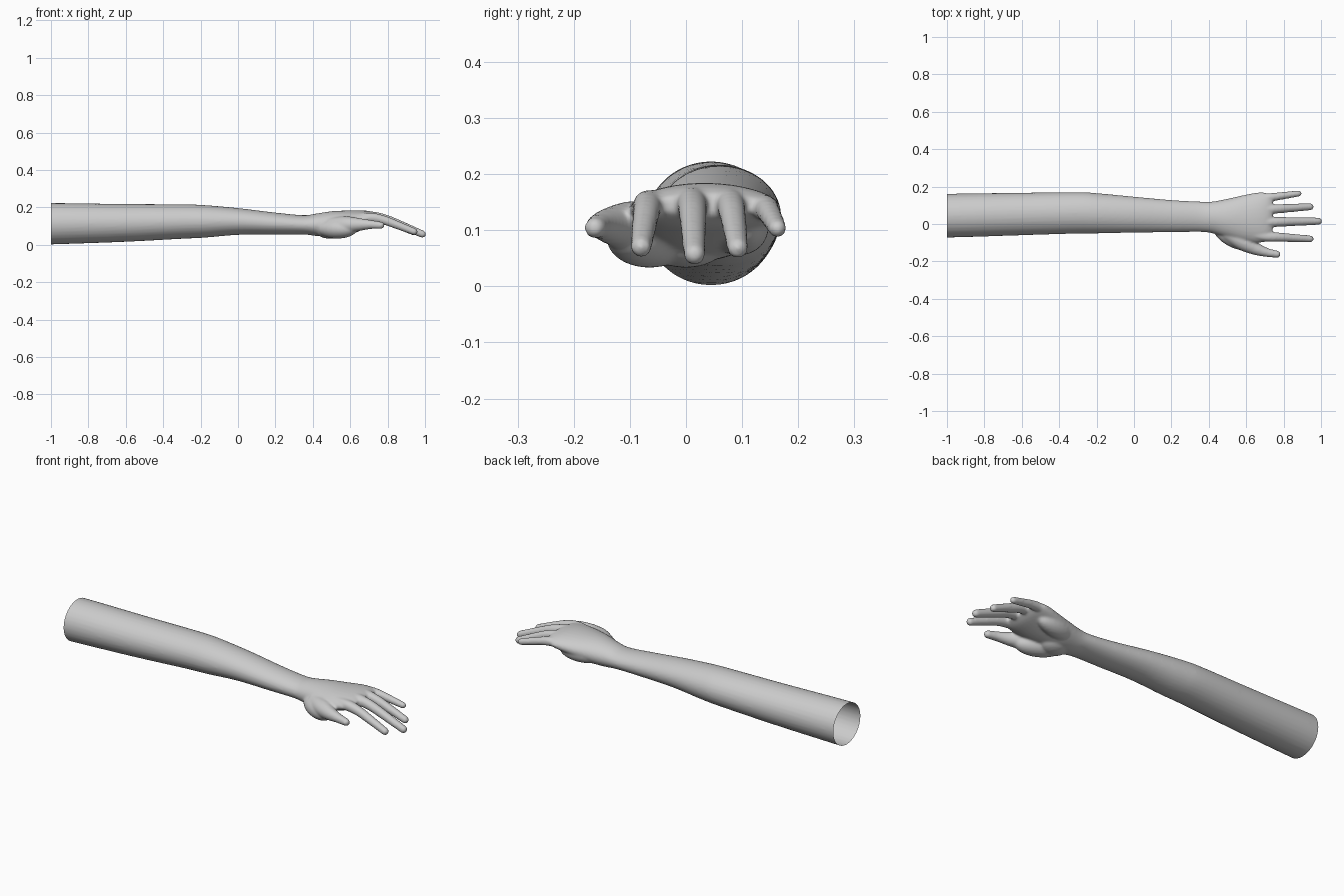
import bpy, bmesh, math
from mathutils import Vector

cube = bpy.data.objects.get("Cube")
if cube:
    bpy.data.objects.remove(cube, do_unlink=True)

skin = bpy.data.materials.new("pale grey skin")
skin.use_nodes = True
GREY = (0.6, 0.6, 0.6, 1)
skin.diffuse_color = GREY
skin.node_tree.nodes["Principled BSDF"].inputs["Base Color"].default_value = GREY

bm = bmesh.new()
SIDES = 32


def resample(rows, steps=5):
    """Catmull-Rom pass through the control rows."""
    pts = [Vector(r) for r in rows]
    pts = [2 * pts[0] - pts[1]] + pts + [2 * pts[-1] - pts[-2]]
    out = []
    for a, b, c, d in zip(pts, pts[1:], pts[2:], pts[3:]):
        for i in range(steps):
            t = i / steps
            out.append(b + (c - a) * (t / 2) + (2 * a - 5 * b + 4 * c - d) * (t * t / 2)
                       + (3 * b - a - 3 * c + d) * (t ** 3 / 2))
    return out + [pts[-2]]


def skin_rings(rings):
    """Bridge a list of vertex rings into a closed tube."""
    for r, s in zip(rings, rings[1:]):
        for i in range(SIDES):
            j = (i + 1) % SIDES
            bm.faces.new((r[i], r[j], s[j], s[i]))
    bm.faces.new(rings[0][::-1])
    bm.faces.new(rings[-1])


def loft(rows):
    """Sections along x: x, y low, y high, z low, z high."""
    rings = []
    for x, y0, y1, z0, z1 in resample(rows):
        ring = []
        for i in range(SIDES):
            a = math.tau * i / SIDES
            ring.append(bm.verts.new((x, (y0 + y1) / 2 + (y1 - y0) / 2 * math.cos(a),
                                      (z0 + z1) / 2 + (z1 - z0) / 2 * math.sin(a))))
        rings.append(ring)
    skin_rings(rings)


def digit(rows):
    """Round-ended tube: x, y, z, radius; the tip centre is the last row."""
    pts = [(Vector(p[:3]), p[3]) for p in (tuple(v) for v in resample(rows))]
    end, r = pts[-1]
    way = (end - pts[-2][0]).normalized()
    for k in range(1, 6):
        a = k * math.pi / 11
        pts.append((end + way * r * math.sin(a), r * math.cos(a)))
    rings = []
    for n, (p, r) in enumerate(pts):
        t = (pts[min(n + 1, len(pts) - 1)][0] - pts[max(n - 1, 0)][0]).normalized()
        side = Vector((0, 0, 1)).cross(t).normalized()
        up = t.cross(side)
        rings.append([bm.verts.new(p + r * (side * math.cos(math.tau * i / SIDES)
                                            + up * math.sin(math.tau * i / SIDES)))
                      for i in range(SIDES)])
    skin_rings(rings)


def mound(centre, size, turn):
    """Fleshy pad of the palm."""
    made = bmesh.ops.create_uvsphere(bm, u_segments=24, v_segments=16, radius=1)["verts"]
    c, s = math.cos(turn), math.sin(turn)
    for v in made:
        x, y, z = (v.co[i] * size[i] for i in range(3))
        v.co = Vector((x * c - y * s, x * s + y * c, z)) + Vector(centre)


# Upper arm, forearm, wrist and palm
loft([(-1.06, -.073, .16, 0, .223), (-.9, -.07, .163, .005, .222), (-.6, -.06, .167, .016, .218),
      (-.3, -.051, .17, .032, .216), (-.18, -.05, .163, .038, .212), (0, -.046, .146, .053, .196),
      (.2, -.044, .128, .055, .172), (.35, -.042, .12, .055, .158), (.42, -.05, .12, .047, .167),
      (.5, -.075, .135, .048, .179), (.58, -.095, .153, .065, .183), (.66, -.1, .168, .088, .184),
      (.71, -.092, .165, .105, .178), (.74, -.06, .14, .125, .165)])

# Thumb base and heel pads
mound((.53, -.065, .085), (.12, .058, .052), -.5)
mound((.49, .0, .075), (.075, .07, .042), 0)
mound((.56, .095, .105), (.12, .05, .05), .15)

# Thumb
digit([(.5, -.045, .1, .045), (.58, -.095, .106, .046), (.65, -.132, .108, .034),
       (.71, -.152, .108, .024), (.765, -.162, .104, .019)])

# Index, middle, ring and little fingers
for x, tip_y, tip_z, base_y, base_z, r in [
        (.942, -.08, .07, -.066, .145, .025), (.986, .015, .057, .01, .151, .026),
        (.942, .092, .068, .077, .149, .025), (.88, .163, .103, .138, .14, .022)]:
    root = .7
    rows = [(.58, base_y * .8 + .008, base_z - .006, r)]
    for t, drop in [(0, 0), (.3, .15), (.62, .52), (1, 1)]:
        rows.append((root + (x - root) * t, base_y + (tip_y - base_y) * t,
                     base_z + (tip_z - base_z) * drop, r * (1.08 - .33 * t)))
    digit(rows)

bmesh.ops.recalc_face_normals(bm, faces=bm.faces)
mesh = bpy.data.meshes.new("arm_and_hand")
bm.to_mesh(mesh)
bm.free()
arm = bpy.data.objects.new("arm_and_hand", mesh)
bpy.context.collection.objects.link(arm)
bpy.ops.object.select_all(action='DESELECT')
arm.select_set(True)
bpy.context.view_layer.objects.active = arm

# Fuse the parts into one skin and soften the joins
fuse = arm.modifiers.new("fuse", 'REMESH')
fuse.mode = 'VOXEL'
fuse.voxel_size = 0.006
soften = arm.modifiers.new("soften", 'SMOOTH')
soften.factor = 0.5
soften.iterations = 8
for name in ("fuse", "soften"):
    bpy.ops.object.modifier_apply(modifier=name)

# Open shoulder end
bm = bmesh.new()
bm.from_mesh(arm.data)
bmesh.ops.bisect_plane(bm, geom=bm.verts[:] + bm.edges[:] + bm.faces[:],
                       plane_co=(-1, 0, 0), plane_no=(-1, 0, 0), clear_outer=True)
bm.to_mesh(arm.data)
bm.free()

arm.data.materials.clear()
arm.data.materials.append(skin)
bpy.ops.object.shade_smooth()
